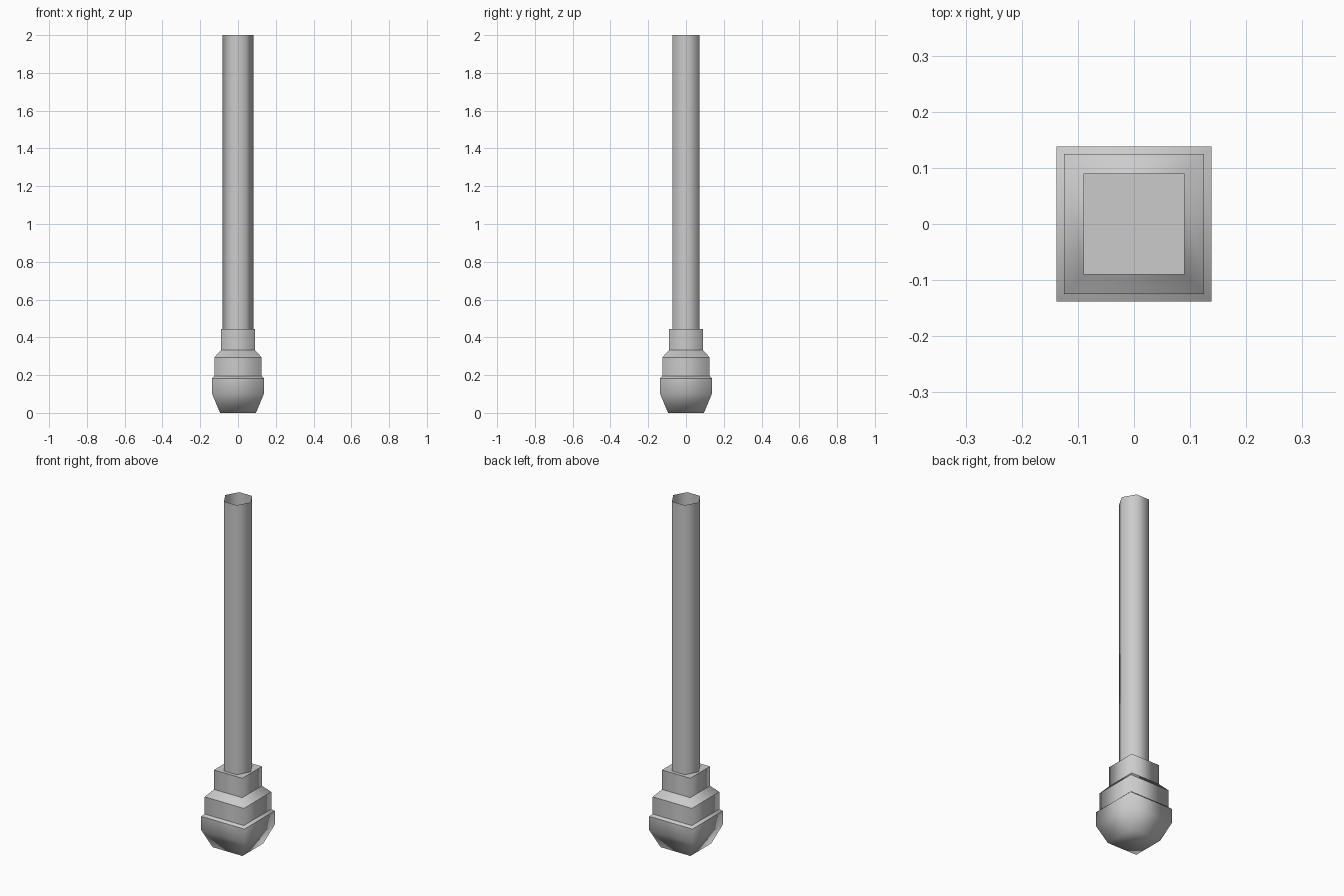
import bpy, bmesh, math

if "Cube" in bpy.data.objects:
    bpy.data.objects.remove(bpy.data.objects["Cube"])


def loft(name, sides, turn, profile, cap_bottom=False, cap_top=False, sharp=()):
    """Stack regular polygons given as (circumradius, z); sharp = ring indices with hard edges."""
    bm = bmesh.new()
    rings = []
    for r, z in profile:
        angles = [turn + 2 * math.pi * i / sides for i in range(sides)]
        rings.append([bm.verts.new((r * math.cos(a), r * math.sin(a), z)) for a in angles])
    for lo, hi in zip(rings, rings[1:]):
        for i in range(sides):
            j = (i + 1) % sides
            bm.faces.new((lo[i], lo[j], hi[j], hi[i]))
    if cap_bottom:
        bm.faces.new(rings[0][::-1])
    if cap_top:
        bm.faces.new(rings[-1])
    for f in bm.faces:
        f.smooth = True
    for k in sharp:
        ring = set(rings[k])
        for e in bm.edges:
            if set(e.verts) <= ring:
                e.smooth = False
    mesh = bpy.data.meshes.new(name)
    bm.to_mesh(mesh)
    bm.free()
    obj = bpy.data.objects.new(name, mesh)
    bpy.context.collection.objects.link(obj)
    return obj


# Square stepped foot: tapered tip, two steps and a collar (half-width, z)
steps = [(0.095, 0.0), (0.138, 0.103), (0.138, 0.183), (0.125, 0.195),
         (0.125, 0.294), (0.09, 0.333), (0.09, 0.445)]
loft("stepped_foot", 4, math.pi / 4, [(w * math.sqrt(2), z) for w, z in steps],
     cap_bottom=True, cap_top=True, sharp=(2, 3, 4, 5, 6))

# Hexagonal open tube
loft("hex_shaft", 6, 0.0, [(0.081, 0.44), (0.081, 2.0)])
